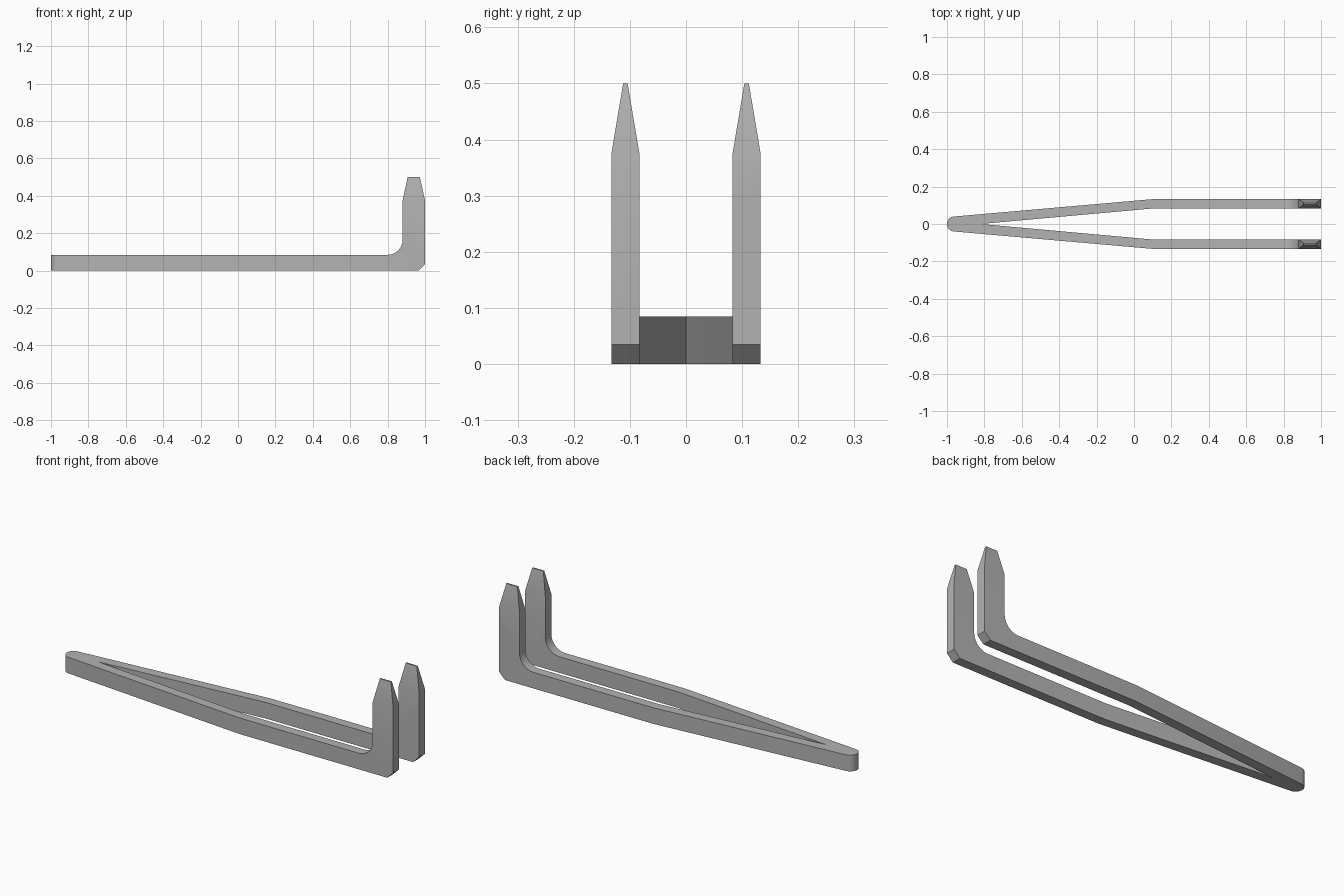
import bpy, bmesh, math
from mathutils import Vector

cube = bpy.data.objects.get("Cube")
if cube:
    bpy.data.objects.remove(cube, do_unlink=True)

HEIGHT, SHOULDER = 0.5, 0.375
ARM_Y, TIP_HALF = 0.108, 0.004

grey = bpy.data.materials.new("plain grey")
grey.use_nodes = True
colour = (0.45, 0.45, 0.45, 1)
grey.diffuse_color = colour
grey.node_tree.nodes["Principled BSDF"].inputs["Base Color"].default_value = colour


def arc(cx, cy, r, start, end, steps):
    angles = [math.radians(start + (end - start) * i / steps) for i in range(steps + 1)]
    return [(cx + r * math.cos(a), cy + r * math.sin(a)) for a in angles]


def prism(name, points, depth):
    """Extrude a closed outline of 3D points along depth."""
    bm = bmesh.new()
    face = bm.faces.new([bm.verts.new(p) for p in points])
    grown = bmesh.ops.extrude_face_region(bm, geom=[face])["geom"]
    bmesh.ops.translate(bm, vec=depth, verts=[v for v in grown if isinstance(v, bmesh.types.BMVert)])
    bmesh.ops.recalc_face_normals(bm, faces=bm.faces)
    mesh = bpy.data.meshes.new(name)
    bm.to_mesh(mesh)
    bm.free()
    mesh.materials.append(grey)
    obj = bpy.data.objects.new(name, mesh)
    bpy.context.collection.objects.link(obj)
    return obj


# Plan outline: rounded nose, two arms that spread and then run parallel
upper = [(-0.82, 0), (0.1, 0.083), (1, 0.083), (1, 0.133), (0.1, 0.133)]
nose = arc(-0.96, 0, 0.04, 95, 265, 16)
lower = [(x, -y) for x, y in reversed(upper[1:])]
plan = upper + nose + lower
fork = prism("two_pronged_fork", [(x, y, 0) for x, y in plan], Vector((0, 0, HEIGHT)))

# Side profile: flat bar, filleted corner, upright prong, chamfered heel
side = [(-1.1, 0), (0.965, 0), (1, 0.035), (1, SHOULDER), (0.972, HEIGHT),
        (0.907, HEIGHT), (0.88, SHOULDER)]
side += arc(0.80, 0.165, 0.08, 0, -90, 10) + [(-1.1, 0.085)]
cutter = prism("side_profile_cutter", [(x, -0.2, z) for x, z in side], Vector((0, 0.4, 0)))
cutter.hide_render = True

cut = fork.modifiers.new("side profile", 'BOOLEAN')
cut.operation = 'INTERSECT'
cut.solver = 'EXACT'
cut.object = cutter
bpy.context.view_layer.objects.active = fork
fork.select_set(True)
bpy.ops.object.modifier_apply(modifier=cut.name)
bpy.data.objects.remove(cutter, do_unlink=True)

# Split the prongs at the shoulder and narrow the tips
bm = bmesh.new()
bm.from_mesh(fork.data)
bmesh.ops.bisect_plane(bm, geom=bm.verts[:] + bm.edges[:] + bm.faces[:],
                       plane_co=(0, 0, SHOULDER), plane_no=(0, 0, 1), dist=0.0005)
for v in bm.verts:
    if v.co.z > HEIGHT - 0.001:
        arm = math.copysign(ARM_Y, v.co.y)
        v.co.y = arm + math.copysign(TIP_HALF, v.co.y - arm)
bm.to_mesh(fork.data)
bm.free()
bpy.ops.object.shade_smooth_by_angle(angle=math.radians(30))
